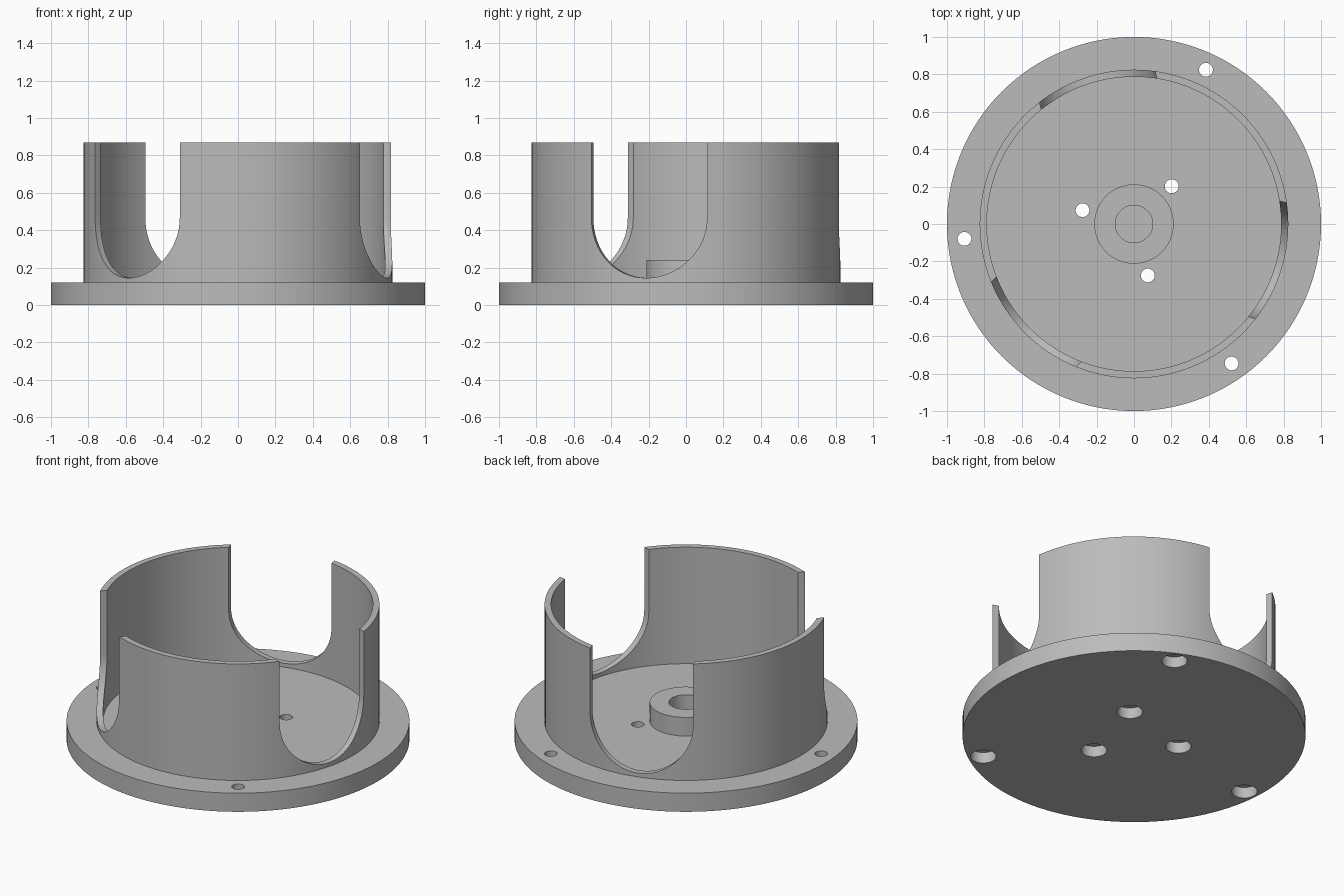
import bpy, bmesh, math
from mathutils import Matrix, Vector

if "Cube" in bpy.data.objects:
    bpy.data.objects.remove(bpy.data.objects["Cube"], do_unlink=True)

grey = bpy.data.materials.new("plain grey")
grey.use_nodes = True
COLOUR = (0.5, 0.5, 0.5, 1)
grey.diffuse_color = COLOUR
grey.node_tree.nodes["Principled BSDF"].inputs["Base Color"].default_value = COLOUR

BASE_TOP = 0.12
WALL_TOP = 0.87


def finish(name, bm):
    bmesh.ops.remove_doubles(bm, verts=bm.verts, dist=1e-5)
    bmesh.ops.recalc_face_normals(bm, faces=bm.faces)
    mesh = bpy.data.meshes.new(name)
    bm.to_mesh(mesh)
    bm.free()
    mesh.materials.append(grey)
    obj = bpy.data.objects.new(name, mesh)
    bpy.context.collection.objects.link(obj)
    return obj


def lathe(name, profile, steps, closed=True):
    """Spin an (r, z) profile around the z axis."""
    bm = bmesh.new()
    verts = [bm.verts.new((r, 0, z)) for r, z in profile]
    pairs = list(zip(verts, verts[1:]))
    if closed:
        pairs.append((verts[-1], verts[0]))
    edges = [bm.edges.new(p) for p in pairs]
    bmesh.ops.spin(bm, geom=verts + edges, cent=(0, 0, 0), axis=(0, 0, 1),
                   angle=math.tau, steps=steps, use_duplicate=False)
    return finish(name, bm)


def cut(target, cutter):
    """Subtract a cutter, then discard it."""
    cutter.hide_render = True
    mod = target.modifiers.new("cut", "BOOLEAN")
    mod.operation = "DIFFERENCE"
    mod.solver = "EXACT"
    mod.object = cutter
    bpy.context.view_layer.objects.active = target
    bpy.ops.object.modifier_apply(modifier=mod.name)
    bpy.data.objects.remove(cutter, do_unlink=True)


def slot_cutter(angle, half_width, bottom):
    """U-shaped prism pointing outwards along the given angle."""
    centre_z = bottom + half_width
    outline = [(half_width, 1.0), (-half_width, 1.0)]
    for i in range(33):
        a = math.pi + math.pi * i / 32
        outline.append((half_width * math.cos(a), centre_z + half_width * math.sin(a)))
    bm = bmesh.new()
    face = bm.faces.new([bm.verts.new((0.5, y, z)) for y, z in outline])
    extruded = bmesh.ops.extrude_face_region(bm, geom=[face])["geom"]
    moved = [v for v in extruded if isinstance(v, bmesh.types.BMVert)]
    bmesh.ops.translate(bm, verts=moved, vec=Vector((0.5, 0, 0)))
    bm.transform(Matrix.Rotation(math.radians(angle), 4, "Z"))
    return finish("slot_cutter", bm)


def hole_cutter(radius, angle):
    """Through hole with a wide counterbore underneath."""
    cutter = lathe("hole_cutter", [(0, -0.05), (0.075, -0.05), (0.075, 0.07),
                                   (0.037, 0.07), (0.037, 0.2), (0, 0.2)], 32, closed=False)
    a = math.radians(angle)
    cutter.data.transform(Matrix.Translation((radius * math.cos(a), radius * math.sin(a), 0)))
    return cutter


# Round base plate with two rings of three screw holes
base = lathe("base_plate", [(0, 0), (1, 0), (1, BASE_TOP), (0, BASE_TOP)], 128, closed=False)
for turn in (0, 120, 240):
    cut(base, hole_cutter(0.285, 45 + turn))
    cut(base, hole_cutter(0.91, 65 + turn))

# Thin cylindrical wall with three U-shaped slots
wall = lathe("slotted_wall", [(0.787, BASE_TOP), (0.825, BASE_TOP),
                              (0.825, WALL_TOP), (0.787, WALL_TOP)], 128)
for turn in (0, 120, 240):
    cut(wall, slot_cutter(turn - 15, 0.32, 0.145))

# Central hub ring
hub = lathe("centre_hub", [(0.1, BASE_TOP), (0.212, BASE_TOP), (0.212, 0.24), (0.1, 0.24)], 64)

# Smooth curved sides, keep edges crisp
for obj in (base, wall, hub):
    bpy.ops.object.select_all(action="DESELECT")
    obj.select_set(True)
    bpy.context.view_layer.objects.active = obj
    bpy.ops.object.shade_smooth_by_angle(angle=math.radians(30))
